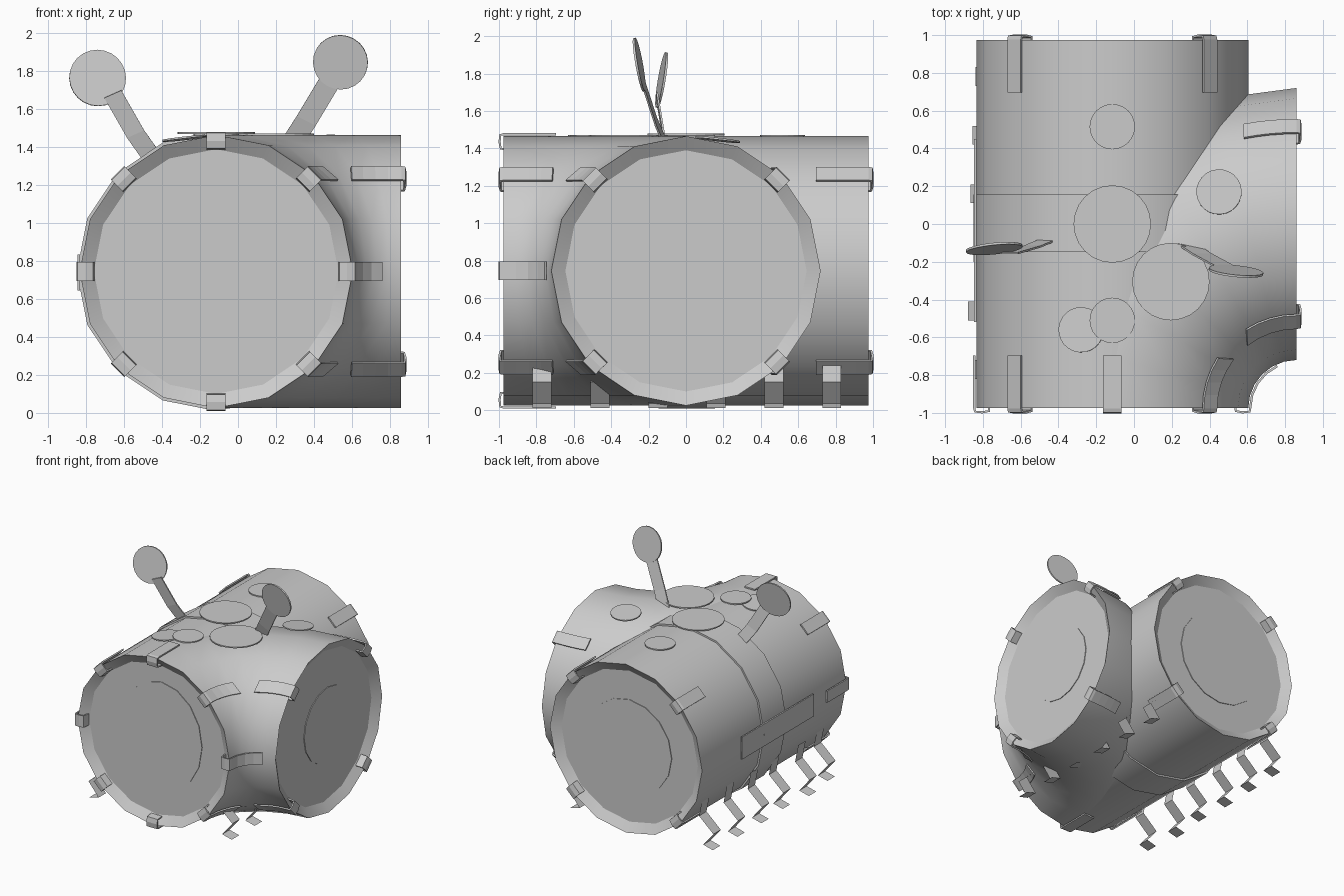
import bpy, math
from math import sin, cos, pi, radians
from mathutils import Vector

if "Cube" in bpy.data.objects:
    bpy.data.objects.remove(bpy.data.objects["Cube"])

R, ZC, XC, Y0, Y1, XE = 0.72, 0.745, -0.115, -0.975, 0.975, 0.86
BEND = XE - XC          # centreline radius of the elbow
SIDES = 16


def make(name, verts, faces, smooth=False, thick=0):
    me = bpy.data.meshes.new(name)
    me.from_pydata([tuple(v) for v in verts], [], faces)
    me.update()
    ob = bpy.data.objects.new(name, me)
    bpy.context.collection.objects.link(ob)
    if thick:
        m = ob.modifiers.new("thickness", 'SOLIDIFY')
        m.thickness, m.offset = thick, 0
    if smooth:
        bpy.ops.object.select_all(action='DESELECT')
        bpy.context.view_layer.objects.active = ob
        ob.select_set(True)
        bpy.ops.object.shade_smooth_by_angle(angle=radians(30))
    return ob


# Surface points: angle t round the pipe, distance s in from the end, radius r
def at_front(t, s, r):
    return Vector((XC + r * cos(t), Y0 + s, ZC + r * sin(t)))


def at_back(t, s, r):
    return Vector((XC + r * cos(t), Y1 - s, ZC + r * sin(t)))


def elbow(t, phi, r):
    q = BEND - r * cos(t)
    return Vector((XE - q * cos(phi), Y0 + q * sin(phi), ZC + r * sin(t)))


def at_elbow_front(t, s, r):
    return elbow(t, s / (BEND - r * cos(t)), r)


def at_side(t, s, r):
    return elbow(t, pi / 2 - s / (BEND - r * cos(t)), r)


def loft(name, rings, cap_start, cap_end):
    n = SIDES
    verts = [v for ring in rings for v in ring]
    faces = [(k * n + i, k * n + (i + 1) % n, (k + 1) * n + (i + 1) % n, (k + 1) * n + i)
             for k in range(len(rings) - 1) for i in range(n)]
    if cap_start:
        faces.append(tuple(reversed(range(n))))
    if cap_end:
        faces.append(tuple(range((len(rings) - 1) * n, len(rings) * n)))
    return make(name, verts, faces, True)


ANG = [2 * pi * i / SIDES for i in range(SIDES)]
IN, DEEP = 0.645, 0.05

# Straight pipe with dished ends
loft("straight_pipe",
     [[f(t, s, r) for t in ANG] for f, s, r in
      ((at_front, DEEP, IN), (at_front, 0, R), (at_back, 0, R), (at_back, DEEP, IN))],
     True, True)

# Elbow pipe bending from the front end to the right side
rings = [[elbow(t, pi / 2 * k / 6, R) for t in ANG] for k in range(7)]
rings.append([Vector((XE - DEEP, -IN * cos(t), ZC + IN * sin(t))) for t in ANG])
loft("elbow_pipe", rings, False, True)

# Raised band round the middle of the straight pipe
loft("middle_band",
     [[Vector((XC + r * cos(t), y, ZC + r * sin(t))) for t in ANG]
      for y, r in ((-0.148, 0.715), (-0.148, 0.735), (0.155, 0.735), (0.155, 0.715))],
     False, False)


def disc(name, loc, normal, rx, ry=None, depth=0.012, seg=24):
    bpy.ops.mesh.primitive_cylinder_add(vertices=seg, radius=1, depth=1, location=loc)
    ob = bpy.context.object
    ob.name = name
    ob.rotation_euler = Vector(normal).to_track_quat('Z', 'Y').to_euler()
    ob.scale = (rx, ry or rx, depth)
    return ob


# Round windows on the end caps
disc("front_window", (-0.075, Y0 + DEEP, 0.785), (0, -1, 0), 0.385, 0.46, seg=16)
disc("back_window", (XC, Y1 - DEEP, ZC), (0, 1, 0), 0.4, seg=16)
disc("side_window", (XE - DEEP, 0.05, ZC), (1, 0, 0), 0.32, seg=16)

# Spots on top
top = ZC + R + 0.002
for i, (x, y, r) in enumerate(((XC, 0.515, 0.12), (XC, 0, 0.205),
                               (XC, -0.51, 0.12), (0.195, -0.305, 0.205))):
    disc(f"top_spot_{i}", (x, y, top + (0.008 if i == 1 else 0)), (0, 0, 1), r, depth=0.01)
for i, (x, y) in enumerate(((0.45, 0.17), (-0.28, -0.56))):
    out = Vector((x - XE, y - Y0, 0)).normalized()
    disc(f"tilted_spot_{i}", (x, y, 1.447), (out.x * 0.12, out.y * 0.12, 1), 0.12, depth=0.01)


# Clips hooked over the pipe ends
def clip(name, point, t):
    path = [(s, 0.732) for s in (0.28, 0.21, 0.14, 0.07, 0.0)]
    path += [(-0.018, 0.728), (-0.022, 0.69), (-0.015, 0.655), (0.04, 0.65)]
    verts = [point(t + d * 0.05 / r, s, r) for s, r in path for d in (-1, 1)]
    make(name, verts, [(2 * k, 2 * k + 1, 2 * k + 3, 2 * k + 2) for k in range(len(path) - 1)],
         thick=0.012)


for k in range(8):
    clip(f"front_clip_{k}", at_elbow_front if k in (0, 1, 7) else at_front, k * pi / 4)
for k in (1, 3, 5, 7):
    clip(f"back_clip_{k}", at_back, k * pi / 4)
    clip(f"side_clip_{k}", at_side, k * pi / 4)


# Strip of constant width following a path
def ribbon(name, path, half, thick=0):
    verts = [Vector(p) + d * Vector(half) for p in path for d in (-1, 1)]
    return make(name, verts,
                [(2 * k, 2 * k + 1, 2 * k + 3, 2 * k + 2) for k in range(len(path) - 1)],
                thick=thick)


# Zigzag strip legs, a row on each side
LEG = [(-0.63, 0.42), (-0.60, 0.27), (-0.735, 0.15), (-0.64, 0.035), (-0.73, 0.012)]
for side in (-1, 1):
    for i in range(6):
        y = -0.77 + 0.31 * i
        shift = (-0.01, 0.03, 0, 0.015, 0.005, -0.01)[i] if side < 0 else -0.10
        path = [(XC - side * (x - shift), y, z) for x, z in LEG]
        ribbon(f"{'left' if side < 0 else 'right'}_leg_{i}", path, (0, 0.05, 0))

# Panel on the left wall
ribbon("left_panel", [(-0.84, -0.52, 0.74), (-0.84, 0.45, 0.74)], (0, 0, 0.095), 0.012)

# Antennae: flat bent stem and round paddle
ribbon("left_antenna_stem",
       [(-0.42, -0.07, 1.30), (-0.54, -0.12, 1.47), (-0.66, -0.155, 1.68)],
       (0.045, 0, 0.02), 0.01)
disc("left_antenna_paddle", (-0.74, -0.13, 1.765), (0.1, -1, 0.17), 0.15, 0.15, 0.012)
ribbon("right_antenna_stem",
       [(0.27, -0.10, 1.40), (0.36, -0.16, 1.54), (0.48, -0.225, 1.74)],
       (0.05, 0, -0.025), 0.01)
disc("right_antenna_paddle", (0.54, -0.25, 1.848), (-0.1, -1, -0.18), 0.145, 0.145, 0.012)
